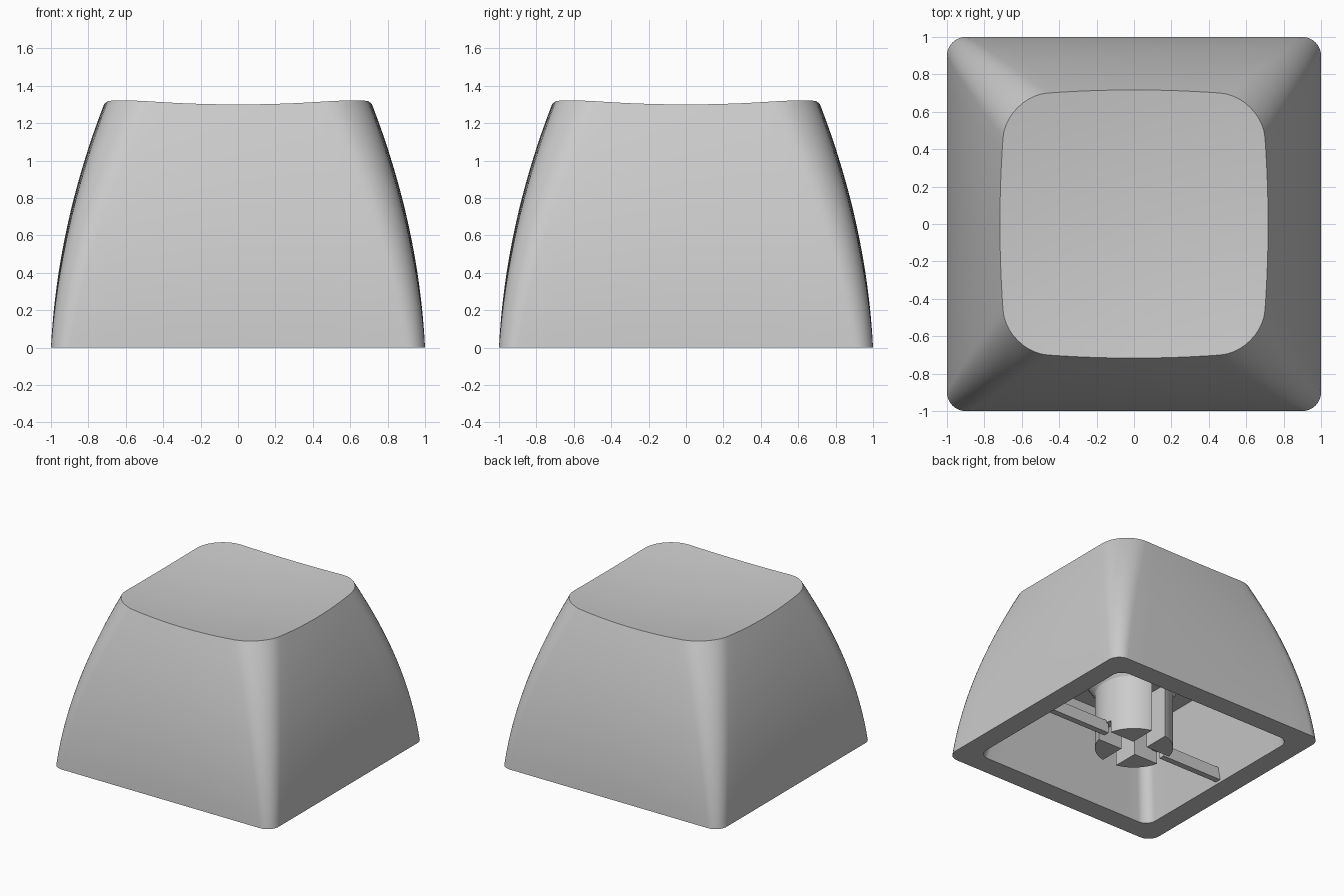
import bpy, bmesh
from math import cos, sin, pi

cube = bpy.data.objects.get("Cube")
if cube:
    bpy.data.objects.remove(cube, do_unlink=True)

# One plain plastic for every part
plastic = bpy.data.materials.new("grey_plastic")
plastic.use_nodes = True
GREY = (0.6, 0.6, 0.6, 1)
plastic.diffuse_color = GREY
plastic.node_tree.nodes["Principled BSDF"].inputs["Base Color"].default_value = GREY


def smooth(obj):
    bpy.ops.object.select_all(action="DESELECT")
    obj.select_set(True)
    bpy.context.view_layer.objects.active = obj
    bpy.ops.object.shade_smooth_by_angle()


def finish(obj, name):
    obj.name = name
    obj.data.name = name
    obj.data.materials.clear()
    obj.data.materials.append(plastic)
    return obj


def rounded_square(half, radius, bulge=0.0, side=12, arc=10):
    """Outline with round corners and gently bowed sides."""
    flat = half - bulge
    run = flat - radius
    points = []
    for q in range(4):
        c, s = cos(q * pi / 2), sin(q * pi / 2)
        local = [(flat, -run + 2 * run * i / side) for i in range(side)]
        for i in range(arc):
            a = i / arc * pi / 2
            local.append((run + radius * cos(a), run + radius * sin(a)))
        points += [(c * x - s * y, s * x + c * y) for x, y in local]
    k = bulge / flat
    return [(x * (1 + k * (1 - (y / flat) ** 2)), y * (1 + k * (1 - (x / flat) ** 2)))
            for x, y in points]


def dish(x, y):
    return 1.257 + 0.083 * (x * x + y * y)


def profile(z):
    return 1 - 0.05 * z - 0.128 * z * z


# Cap shell: dished top, curved skirt, rim and tapered hollow as one loft
TOP = 1.305
BOW = 0.036
edge = rounded_square(profile(TOP), 0.22, BOW)
rings = []
for i in range(1, 11):
    f = i / 10
    rings.append([(x * f, y * f, dish(x * f, y * f)) for x, y in edge])
for i in range(15, -1, -1):
    t = i / 16
    outline = rounded_square(profile(t * TOP), 0.1 + 0.12 * t, BOW * t)
    rings.append([(x, y, t * dish(*e)) for (x, y), e in zip(outline, edge)])
CEILING = 0.73
for half, z in ((0.83, 0.0), (0.69, CEILING)):
    rings.append([(x, y, z) for x, y in rounded_square(half, 0.09)])

bm = bmesh.new()
loops = [[bm.verts.new(p) for p in ring] for ring in rings]
count = len(edge)
for a, b in zip(loops, loops[1:]):
    for i in range(count):
        j = (i + 1) % count
        bm.faces.new((a[i], b[i], b[j], a[j]))
crown = bm.verts.new((0, 0, dish(0, 0)))
for i in range(count):
    bm.faces.new((crown, loops[0][i], loops[0][(i + 1) % count]))
bm.faces.new(loops[-1])
bmesh.ops.recalc_face_normals(bm, faces=bm.faces)
mesh = bpy.data.meshes.new("cap_shell")
bm.to_mesh(mesh)
bm.free()
shell = bpy.data.objects.new("cap_shell", mesh)
bpy.context.collection.objects.link(shell)
smooth(finish(shell, "cap_shell"))


def cone(name, bottom, top, low, high):
    bpy.ops.mesh.primitive_cone_add(vertices=48, radius1=bottom, radius2=top,
                                    depth=high - low, location=(0, 0, (low + high) / 2))
    return finish(bpy.context.object, name)


def box(name, x, y, low, high, centre_x=0.0):
    bpy.ops.mesh.primitive_cube_add(size=1, location=(centre_x, 0, (low + high) / 2))
    obj = bpy.context.object
    obj.scale = (x, y, high - low)
    return finish(obj, name)


# Mounting stem with a cross-shaped socket
SOCKET = 0.45
stem = cone("mounting_stem", 0.295, 0.295, 0.0, SOCKET + 0.02)
cutters = [
    box("socket_slot_along", 0.13, 0.8, -0.1, SOCKET),
    box("socket_slot_across", 0.46, 0.14, -0.1, SOCKET),
    box("socket_notch", 0.8, 0.14, -0.1, 0.1),
]
for cutter in cutters:
    cutter.hide_render = True
    mod = stem.modifiers.new("socket", "BOOLEAN")
    mod.operation = "DIFFERENCE"
    mod.solver = "EXACT"
    mod.object = cutter
    bpy.context.view_layer.objects.active = stem
    bpy.ops.object.modifier_apply(modifier=mod.name)
    bpy.data.objects.remove(cutter, do_unlink=True)
smooth(stem)

# Flared collar joining the stem to the ceiling
smooth(cone("stem_collar", 0.295, 0.47, SOCKET + 0.01, CEILING + 0.005))

# Thin ribs bracing the stem to the left and right walls
for name, sign in (("right_rib", -1), ("left_rib", 1)):
    box(name, 0.58, 0.05, 0.02, 0.12, sign * 0.56)
